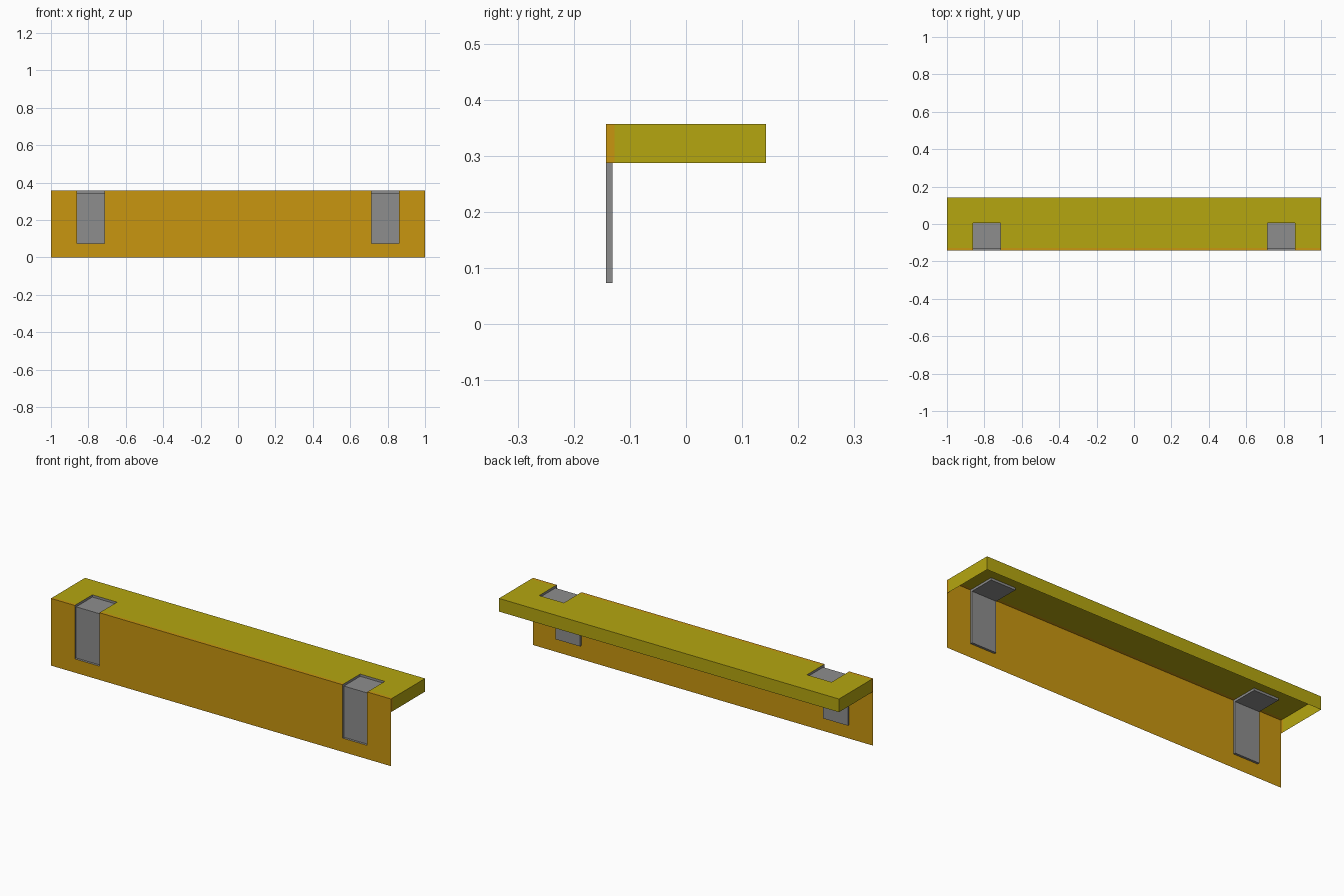
import bpy
import bmesh

cube = bpy.data.objects.get("Cube")
if cube:
    bpy.data.objects.remove(cube, do_unlink=True)

# Main sizes
FRONT, BACK = -0.143, 0.143
TOP, SKIRT_BOTTOM = 0.357, 0.287
SLOT_IN, SLOT_OUT = 0.715, 0.86
SLOT_BOTTOM, SLOT_BACK, DEPTH = 0.073, 0.005, 0.012
TRIM_EDGE = FRONT + 0.016


def make_material(name, rgb):
    mat = bpy.data.materials.new(name)
    mat.use_nodes = True
    mat.diffuse_color = (*rgb, 1)
    mat.node_tree.nodes["Principled BSDF"].inputs["Base Color"].default_value = (*rgb, 1)
    return mat


orange = make_material("orange", (0.578, 0.305, 0.005))
yellow = make_material("olive_yellow", (0.462, 0.381, 0.005))
grey = make_material("grey", (0.27, 0.27, 0.27))


def make_object(name, polygons, materials, trim=False):
    """Build sheets from outlines; optionally colour a strip along the front."""
    bm = bmesh.new()
    for outline in polygons:
        bm.faces.new([bm.verts.new(p) for p in outline])
    bmesh.ops.remove_doubles(bm, verts=bm.verts, dist=1e-5)
    if trim:
        bmesh.ops.bisect_plane(bm, geom=bm.verts[:] + bm.edges[:] + bm.faces[:],
                               plane_co=(0, TRIM_EDGE, 0), plane_no=(0, 1, 0))
        for face in bm.faces:
            face.material_index = int(face.calc_center_median().y < TRIM_EDGE)
    mesh = bpy.data.meshes.new(name)
    bm.to_mesh(mesh)
    bm.free()
    for mat in materials:
        mesh.materials.append(mat)
    obj = bpy.data.objects.new(name, mesh)
    bpy.context.collection.objects.link(obj)
    return obj


def strips(near, far, slot_end, x_axis_rect):
    """Split a sheet into bands along x, with the two slots left open."""
    stops = [-1, -SLOT_OUT, -SLOT_IN, SLOT_IN, SLOT_OUT, 1]
    return [x_axis_rect(a, b, slot_end if i % 2 else near, far)
            for i, (a, b) in enumerate(zip(stops, stops[1:]))]


# Upright front panel, slots open at its upper edge
make_object("front_panel", strips(TOP, 0, SLOT_BOTTOM, lambda a, b, hi, lo: [
    (a, FRONT, lo), (b, FRONT, lo), (b, FRONT, hi), (a, FRONT, hi)]), [orange])

# Top panel, slots open at its front edge
make_object("top_panel", strips(FRONT, BACK, SLOT_BACK, lambda a, b, lo, hi: [
    (a, lo, TOP), (b, lo, TOP), (b, hi, TOP), (a, hi, TOP)]), [yellow, orange], trim=True)

# Rim hanging from the back and both ends of the top
corners = [(1, FRONT), (1, BACK), (-1, BACK), (-1, FRONT)]
make_object("top_rim", [
    [(*p, SKIRT_BOTTOM), (*q, SKIRT_BOTTOM), (*q, TOP), (*p, TOP)]
    for p, q in zip(corners, corners[1:])], [yellow, orange], trim=True)

# Recessed grey slots folding over the front edge
profile = [(FRONT, SLOT_BOTTOM), (FRONT + DEPTH, SLOT_BOTTOM),
           (FRONT + DEPTH, TOP - DEPTH), (SLOT_BACK, TOP - DEPTH), (SLOT_BACK, TOP)]
side = profile + [(FRONT, TOP)]
for name, x0, x1 in (("right_slot", -SLOT_OUT, -SLOT_IN), ("left_slot", SLOT_IN, SLOT_OUT)):
    faces = [[(x0, *p), (x1, *p), (x1, *q), (x0, *q)] for p, q in zip(profile, profile[1:])]
    faces.append([(x0, *p) for p in side])
    faces.append([(x1, *p) for p in reversed(side)])
    make_object(name, faces, [grey])
